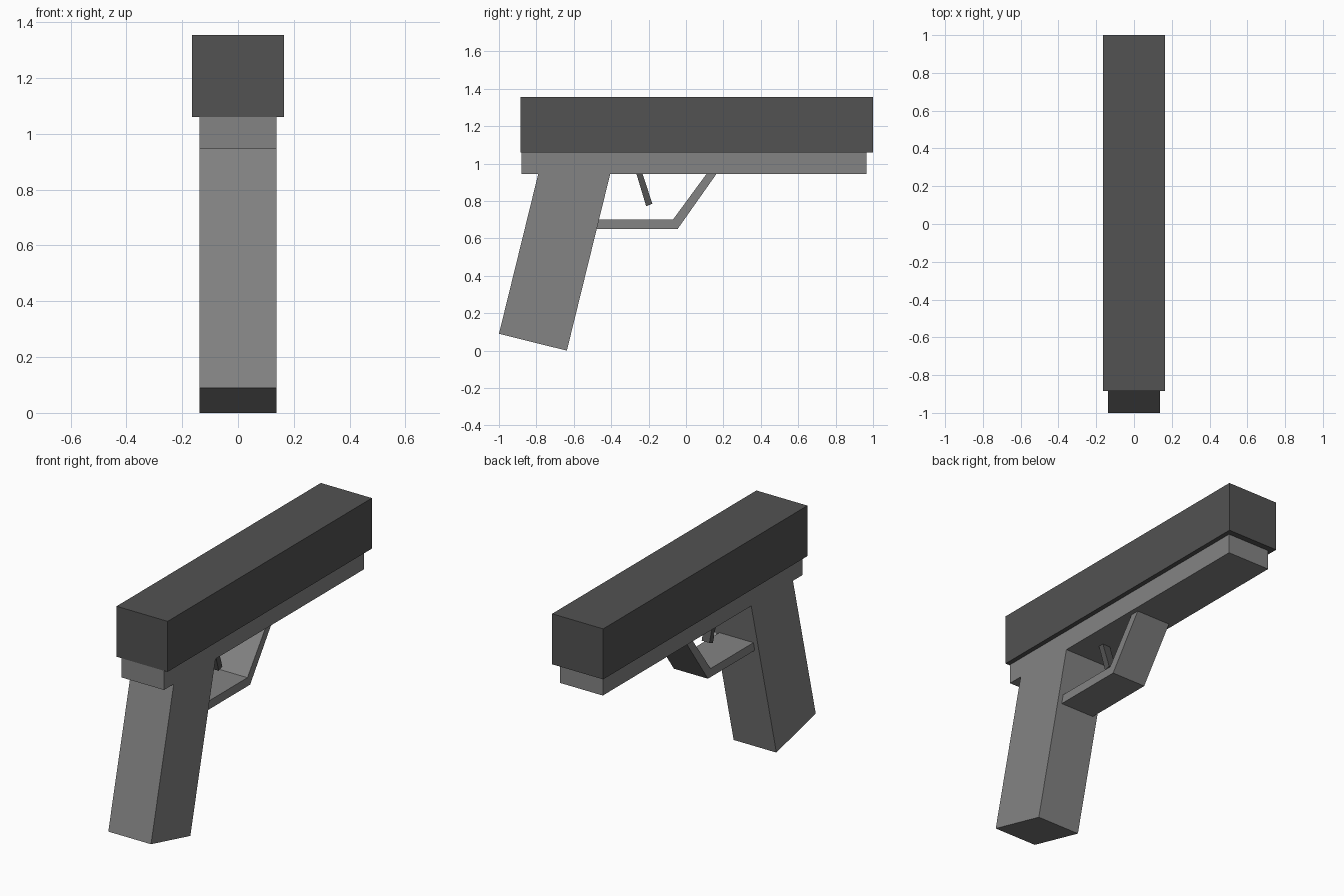
import bpy
import bmesh

cube = bpy.data.objects.get("Cube")
if cube:
    bpy.data.objects.remove(cube, do_unlink=True)


def make_material(name, grey):
    mat = bpy.data.materials.new(name)
    mat.use_nodes = True
    colour = (grey, grey, grey, 1)
    mat.diffuse_color = colour
    mat.node_tree.nodes["Principled BSDF"].inputs["Base Color"].default_value = colour
    return mat


def extrude_profile(name, profile, half_width, mat):
    """Extrude a (y, z) side profile symmetrically across x."""
    bm = bmesh.new()
    side = bm.faces.new([bm.verts.new((-half_width, y, z)) for y, z in profile])
    result = bmesh.ops.extrude_face_region(bm, geom=[side], use_keep_orig=True)
    moved = [v for v in result["geom"] if isinstance(v, bmesh.types.BMVert)]
    bmesh.ops.translate(bm, vec=(2 * half_width, 0, 0), verts=moved)
    bmesh.ops.recalc_face_normals(bm, faces=bm.faces)
    mesh = bpy.data.meshes.new(name)
    bm.to_mesh(mesh)
    bm.free()
    mesh.materials.append(mat)
    obj = bpy.data.objects.new(name, mesh)
    bpy.context.collection.objects.link(obj)
    return obj


dark = make_material("dark grey metal", 0.085)
grey = make_material("mid grey polymer", 0.23)

# Upper slide block
extrude_profile("slide", [(-0.885, 1.06), (1, 1.06), (1, 1.355), (-0.885, 1.355)], 0.165, dark)

# Frame rail and raked grip share one outline
extrude_profile("frame_and_grip", [
    (-0.88, 1.06), (-0.88, 0.945), (-0.79, 0.945), (-1, 0.09),
    (-0.637, 0), (-0.405, 0.945), (0.965, 0.945), (0.965, 1.06),
], 0.138, grey)

# Bent strap in front of the trigger
extrude_profile("trigger_guard", [
    (-0.478, 0.65), (-0.045, 0.65), (0.163, 0.945),
    (0.11, 0.945), (-0.07, 0.7), (-0.466, 0.7),
], 0.11, grey)

# Slanted trigger blade
extrude_profile("trigger", [
    (-0.265, 0.945), (-0.213, 0.772), (-0.18, 0.785), (-0.232, 0.945),
], 0.025, dark)
